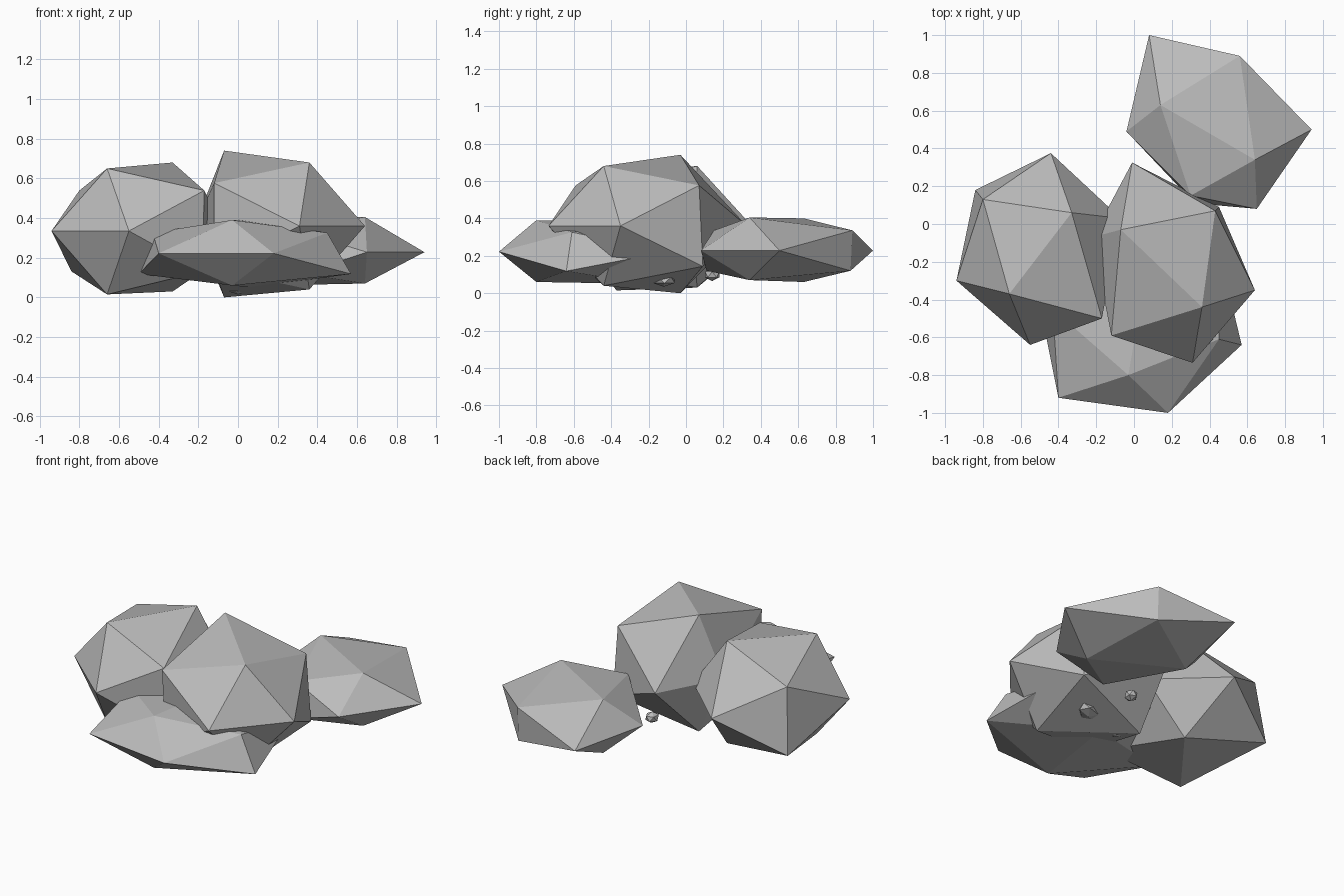
import bpy, bmesh, math
from mathutils import Vector

cube = bpy.data.objects.get("Cube")
if cube:
    bpy.data.objects.remove(cube, do_unlink=True)

# One grey stone material
stone = bpy.data.materials.new("grey_stone")
stone.use_nodes = True
grey = (0.5, 0.5, 0.5, 1)
stone.diffuse_color = grey
shader = stone.node_tree.nodes["Principled BSDF"]
shader.inputs["Base Color"].default_value = grey
shader.inputs["Roughness"].default_value = 0.9


def finish(name, bm):
    """Turn a bmesh into a flat shaded stone object."""
    bmesh.ops.recalc_face_normals(bm, faces=bm.faces)
    mesh = bpy.data.meshes.new(name)
    bm.to_mesh(mesh)
    bm.free()
    mesh.materials.append(stone)
    obj = bpy.data.objects.new(name, mesh)
    bpy.context.collection.objects.link(obj)
    return obj


def rock(name, middle, peaks, shoulders, belt):
    """Irregular twenty-sided boulder.
    peaks: x, y, top height, foot height
    shoulders: upper x, y, then lower x, y
    belt: corner beside each peak (row) and shoulder (column)"""
    bm = bmesh.new()
    rise = sum(p[2] - middle for p in peaks) / 2 * 0.618
    ring = [[bm.verts.new((x, y, middle)) for x, y in row] for row in belt]
    layers = []
    for low in (0, 1):
        tips = [bm.verts.new((p[0], p[1], p[2 + low])) for p in peaks]
        z = middle - rise if low else middle + rise
        sides = [bm.verts.new((s[2 * low], s[2 * low + 1], z)) for s in shoulders]
        layers.append(sides)
        for i in (0, 1):
            bm.faces.new((tips[0], tips[1], sides[i]))
            bm.faces.new((tips[i], ring[i][0], ring[i][1]))
            for j in (0, 1):
                bm.faces.new((tips[i], sides[j], ring[i][j]))
    # Facets joining upper and lower shoulders around the belt
    for i in (0, 1):
        for j in (0, 1):
            bm.faces.new((layers[0][j], layers[1][j], ring[i][j]))
    return finish(name, bm)


def pebble(name, centre, size, turn):
    """Small twenty-sided stone tucked under the boulders."""
    bm = bmesh.new()
    bmesh.ops.create_icosphere(bm, subdivisions=1, radius=1)
    bmesh.ops.scale(bm, vec=size, verts=bm.verts)
    obj = finish(name, bm)
    obj.location = Vector(centre)
    obj.rotation_euler.z = math.radians(turn)


# Four boulders
rock("back_boulder", 0.228,
     [(0.14, 0.63, 0.4, 0.06), (0.64, 0.34, 0.405, 0.07)],
     [(0.56, 0.89, 0.56, 0.88), (0.3, 0.15, 0.32, 0.11)],
     [[(0.08, 1), (-0.04, 0.49)], [(0.94, 0.5), (0.65, 0.08)]])

rock("right_boulder", 0.335,
     [(-0.33, 0.06, 0.68, 0.03), (-0.66, -0.37, 0.65, 0.015)],
     [(-0.8, 0.13, -0.84, 0.18), (-0.17, -0.5, -0.18, -0.48)],
     [[(-0.44, 0.375), (-0.07, 0.03)], [(-0.94, -0.3), (-0.55, -0.64)]])

rock("tall_boulder", 0.36,
     [(-0.07, -0.03, 0.74, 0), (0.36, -0.44, 0.68, 0.04)],
     [(0.43, 0.07, 0.45, 0.09), (-0.12, -0.59, -0.12, -0.56)],
     [[(-0.01, 0.325), (-0.22, -0.07)], [(0.64, -0.35), (0.31, -0.735)]])

rock("front_boulder", 0.222,
     [(-0.03, -0.8, 0.39, 0.06), (0.07, -0.22, 0.39, 0.05)],
     [(0.45, -0.61, 0.57, -0.64), (-0.43, -0.45, -0.5, -0.42)],
     [[(0.18, -1), (-0.4, -0.92)], [(0.44, -0.1), (-0.14, -0.02)]])

# Pebbles below
pebble("large_pebble", (0.24, -0.12, 0.07), (0.09, 0.06, 0.035), 30)
pebble("middle_pebble", (0.14, 0.14, 0.1), (0.045, 0.04, 0.035), 70)
pebble("small_pebble", (0, -0.16, 0.04), (0.05, 0.04, 0.025), 10)
